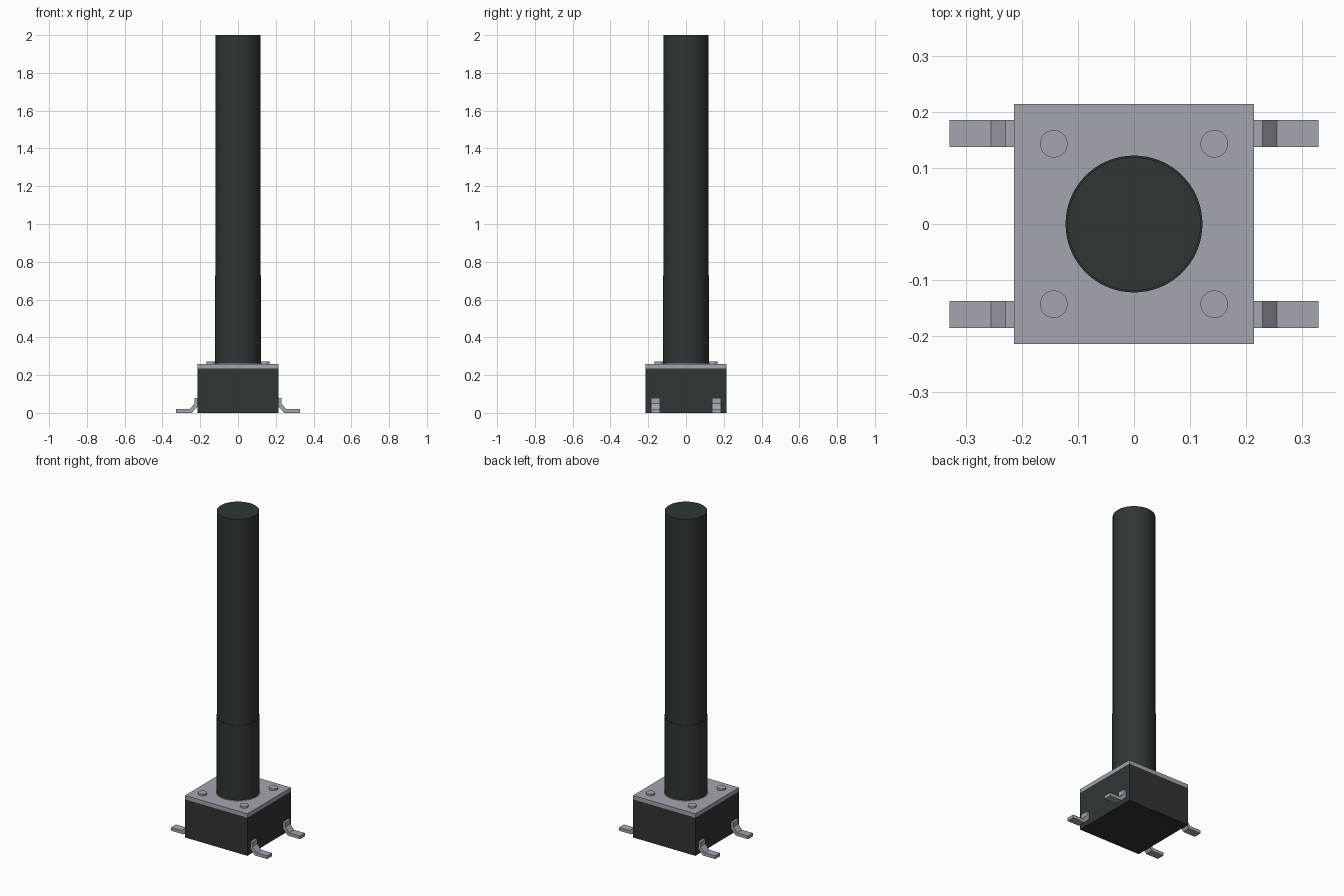
import bpy, bmesh, math

if "Cube" in bpy.data.objects:
    bpy.data.objects.remove(bpy.data.objects["Cube"])


def material(name, rgb):
    m = bpy.data.materials.new(name)
    m.diffuse_color = (*rgb, 1)
    m.use_nodes = True
    m.node_tree.nodes["Principled BSDF"].inputs["Base Color"].default_value = m.diffuse_color
    return m


BLACK = material("black plastic", (0.028, 0.037, 0.036))
METAL = material("grey metal", (0.36, 0.38, 0.42))


def box(name, size, center, mat):
    bpy.ops.mesh.primitive_cube_add(size=1, location=center)
    o = bpy.context.object
    o.name = name
    o.scale = size
    bpy.ops.object.transform_apply(location=False, rotation=False, scale=True)
    o.data.materials.append(mat)
    return o


def lathe(name, profile, mat, x=0, y=0, n=64):
    """Revolve a (radius, z) profile, closing both ends with caps."""
    bm = bmesh.new()
    rings = [[bm.verts.new((r * math.cos(2 * math.pi * i / n),
                            r * math.sin(2 * math.pi * i / n), z))
              for i in range(n)] for r, z in profile]
    for a, b in zip(rings, rings[1:]):
        for i in range(n):
            j = (i + 1) % n
            bm.faces.new((a[i], a[j], b[j], b[i]))
    bm.faces.new(rings[0][::-1])
    bm.faces.new(rings[-1])
    me = bpy.data.meshes.new(name)
    bm.to_mesh(me)
    bm.free()
    o = bpy.data.objects.new(name, me)
    bpy.context.collection.objects.link(o)
    o.location = (x, y, 0)
    me.materials.append(mat)
    bpy.ops.object.select_all(action='DESELECT')
    o.select_set(True)
    bpy.context.view_layer.objects.active = o
    bpy.ops.object.shade_smooth_by_angle(angle=math.radians(30))
    return o


def leg(name, sx, sy):
    """Bent strip: side profile in x and z, given width along y."""
    prof = [(0.205, 0.044), (0.245, 0.0), (0.329, 0.0), (0.329, 0.02),
            (0.255, 0.02), (0.229, 0.05), (0.229, 0.078), (0.205, 0.078)]
    bm = bmesh.new()
    a, b = [[bm.verts.new((sx * x, sy * y, z)) for x, z in prof]
            for y in (0.137, 0.185)]
    bm.faces.new(a)
    bm.faces.new(b[::-1])
    for i in range(len(prof)):
        j = (i + 1) % len(prof)
        bm.faces.new((a[i], b[i], b[j], a[j]))
    bmesh.ops.recalc_face_normals(bm, faces=bm.faces)
    me = bpy.data.meshes.new(name)
    bm.to_mesh(me)
    bm.free()
    me.materials.append(METAL)
    bpy.context.collection.objects.link(bpy.data.objects.new(name, me))


# Housing and metal cover
box("housing", (0.427, 0.427, 0.236), (0, 0, 0.118), BLACK)
box("cover_plate", (0.427, 0.427, 0.024), (0, 0, 0.248), METAL)
lathe("cover_collar", [(0.126, 0.25), (0.126, 0.262)], METAL)

# Long push stem with a small step part way up
lathe("push_stem", [(0.122, 0.25), (0.122, 0.727), (0.119, 0.727), (0.119, 2.0)], BLACK)

# Rivets and bent legs at the four corners
for sx, side in ((-1, "left"), (1, "right")):
    for sy, end in ((-1, "front"), (1, "back")):
        lathe(f"rivet_{end}_{side}", [(0.0245, 0.25), (0.0245, 0.271)], METAL,
              sx * 0.143, sy * 0.143, 32)
        leg(f"leg_{end}_{side}", sx, sy)
